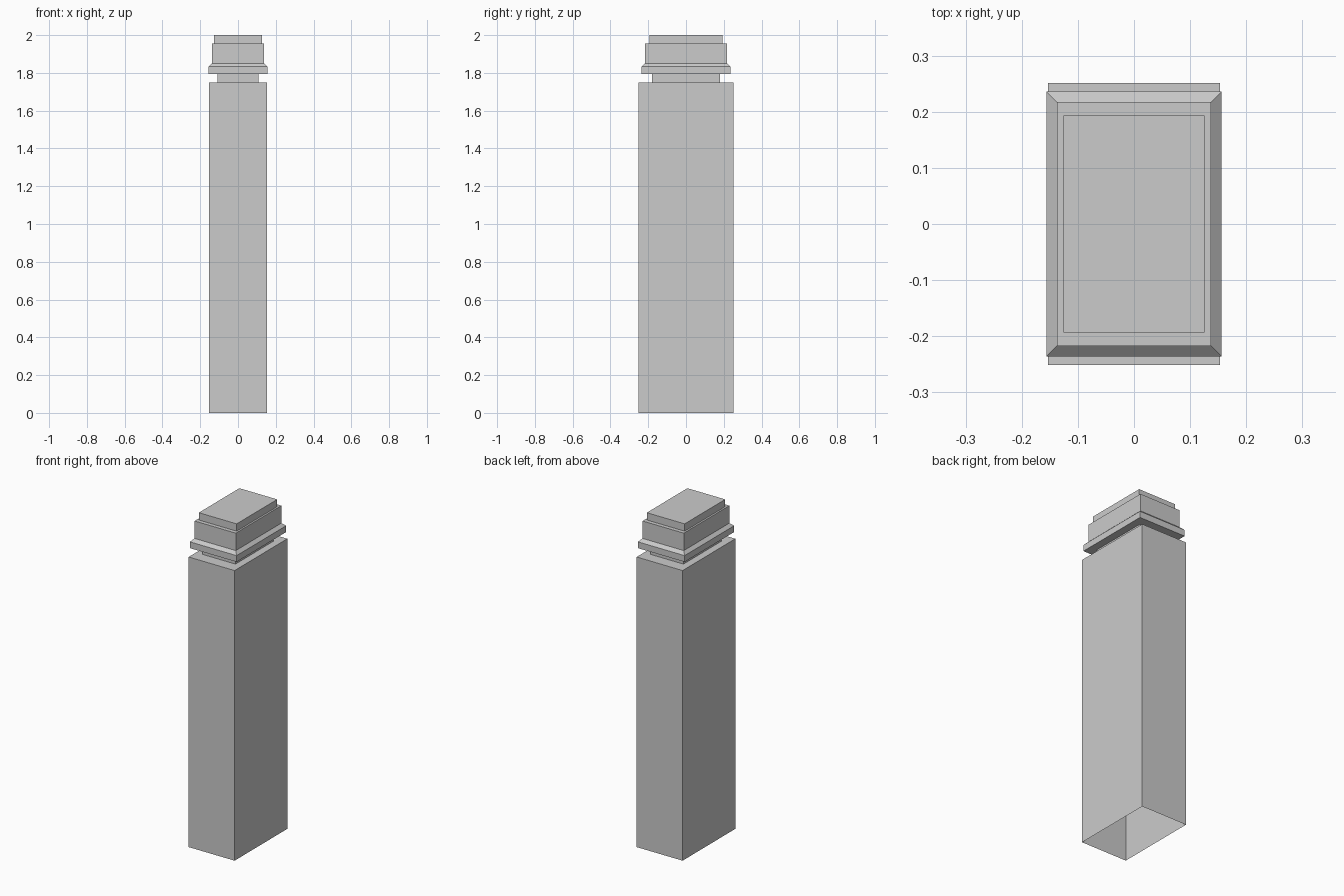
import bpy
import bmesh

cube = bpy.data.objects.get("Cube")
if cube:
    bpy.data.objects.remove(cube, do_unlink=True)

# Single plain grey finish
grey = bpy.data.materials.new("plain_grey")
grey.use_nodes = True
colour = (0.6, 0.6, 0.6, 1.0)
grey.diffuse_color = colour
grey.node_tree.nodes["Principled BSDF"].inputs["Base Color"].default_value = colour


def rectangular_part(name, sections, bottom=False):
    """Loft rectangles (half width, half depth, height), capped on top."""
    bm = bmesh.new()
    rings = [[bm.verts.new((sx * w, sy * d, z))
              for sx, sy in ((-1, -1), (1, -1), (1, 1), (-1, 1))]
             for w, d, z in sections]
    for low, high in zip(rings, rings[1:]):
        for i in range(4):
            j = (i + 1) % 4
            bm.faces.new((low[i], low[j], high[j], high[i]))
    bm.faces.new(rings[-1])
    if bottom:
        bm.faces.new(rings[0][::-1])
    mesh = bpy.data.meshes.new(name)
    bm.to_mesh(mesh)
    bm.free()
    mesh.materials.append(grey)
    obj = bpy.data.objects.new(name, mesh)
    bpy.context.collection.objects.link(obj)
    return obj


# Tall shaft, open underneath
rectangular_part("shaft", [(0.153, 0.251, 0), (0.153, 0.251, 1.748)])

# Recessed neck
rectangular_part("neck", [(0.109, 0.18, 1.748), (0.109, 0.18, 1.795)])

# Projecting collar with a sloped upper edge
rectangular_part("collar", [(0.156, 0.236, 1.795), (0.156, 0.236, 1.833),
                            (0.137, 0.217, 1.851)], bottom=True)

# Upper block and stepped top
rectangular_part("upper_block", [(0.137, 0.217, 1.851), (0.137, 0.217, 1.956)])
rectangular_part("top_cap", [(0.126, 0.193, 1.956), (0.126, 0.193, 2.0)])
